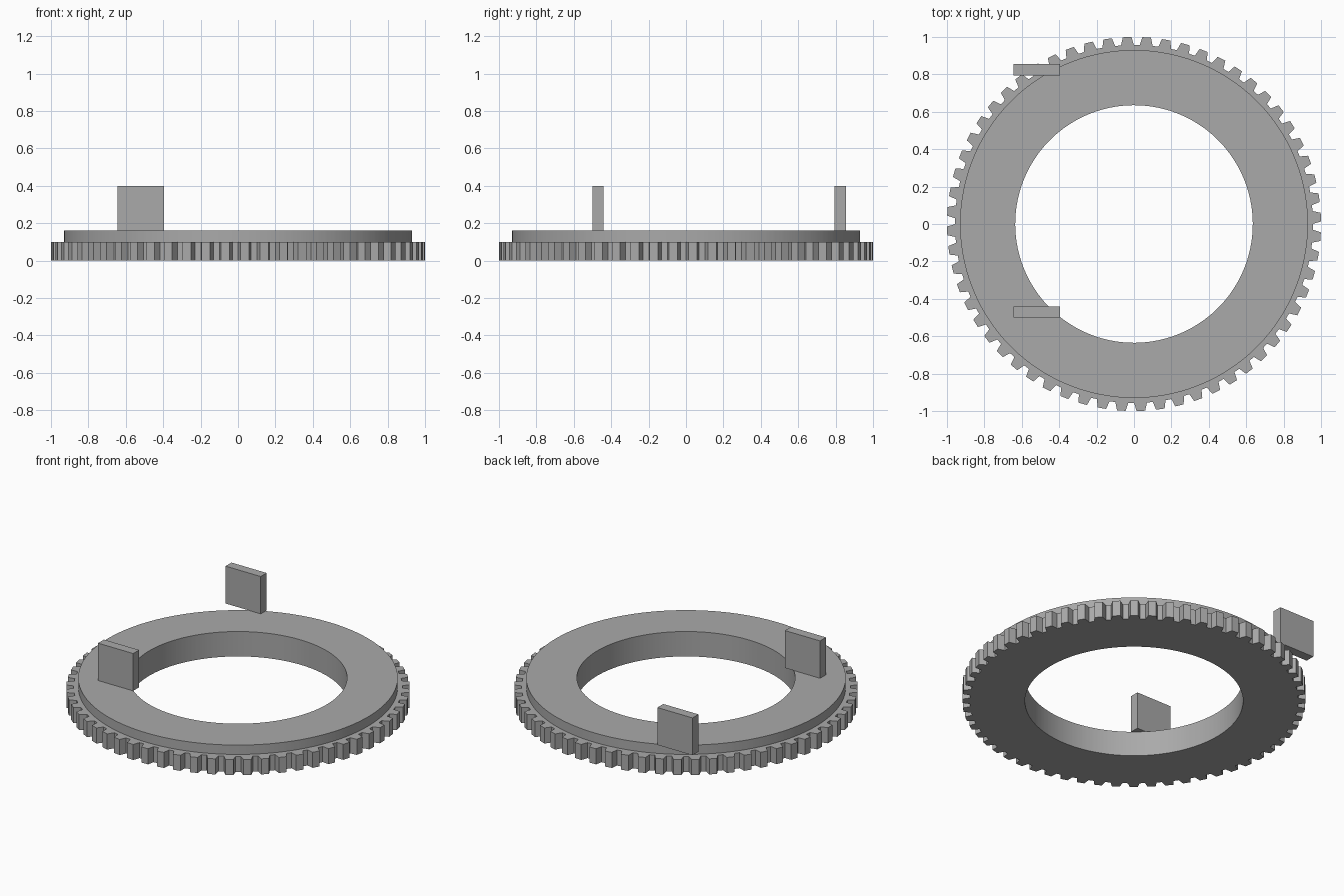
import bpy, bmesh, math

cube = bpy.data.objects.get("Cube")
if cube:
    bpy.data.objects.remove(cube, do_unlink=True)

grey = bpy.data.materials.new("plain_grey")
grey.use_nodes = True
GREY = (0.4, 0.4, 0.4, 1)
grey.diffuse_color = GREY
grey.node_tree.nodes["Principled BSDF"].inputs["Base Color"].default_value = GREY

TEETH = 60
PITCH = 2 * math.pi / TEETH
PHASE = math.radians(2.1)
BORE, RIM, ROOT, TIP = 0.635, 0.93, 0.957, 1.0
GEAR_TOP, RIM_TOP = 0.10, 0.16


def polar(r, a):
    return r * math.cos(a), r * math.sin(a)


def finish(name, bm):
    bmesh.ops.recalc_face_normals(bm, faces=bm.faces)
    mesh = bpy.data.meshes.new(name)
    bm.to_mesh(mesh)
    bm.free()
    mesh.materials.append(grey)
    obj = bpy.data.objects.new(name, mesh)
    bpy.context.collection.objects.link(obj)
    bpy.ops.object.select_all(action="DESELECT")
    obj.select_set(True)
    bpy.context.view_layer.objects.active = obj
    bpy.ops.object.shade_smooth_by_angle(angle=math.radians(20))
    return obj


# Toothed ring with raised rim, lofted through closed loops
angles, outer = [], []
for i in range(TEETH):
    centre = PHASE + i * PITCH
    for offset, r in ((-0.036, ROOT), (-0.023, TIP), (0.023, TIP), (0.036, ROOT)):
        angles.append(centre + offset)
        outer.append(r)
count = len(angles)

bm = bmesh.new()


def loop(radii, z):
    return [bm.verts.new((*polar(r, a), z)) for r, a in zip(radii, angles)]


loops = [
    loop([BORE] * count, 0),
    loop(outer, 0),
    loop(outer, GEAR_TOP),
    loop([RIM] * count, GEAR_TOP),
    loop([RIM] * count, RIM_TOP),
    loop([BORE] * count, RIM_TOP),
]
for k, a in enumerate(loops):
    b = loops[(k + 1) % len(loops)]
    for i in range(count):
        j = (i + 1) % count
        bm.faces.new((a[i], a[j], b[j], b[i]))
finish("gear_ring", bm)

# Two upright tabs, level with the rim top at their base
for name, y in (("front_tab", -0.47), ("back_tab", 0.825)):
    bm = bmesh.new()
    bmesh.ops.create_cube(bm, size=1)
    bmesh.ops.scale(bm, vec=(0.25, 0.06, 0.24), verts=bm.verts)
    bmesh.ops.translate(bm, vec=(-0.52, y, RIM_TOP + 0.12), verts=bm.verts)
    finish(name, bm)
